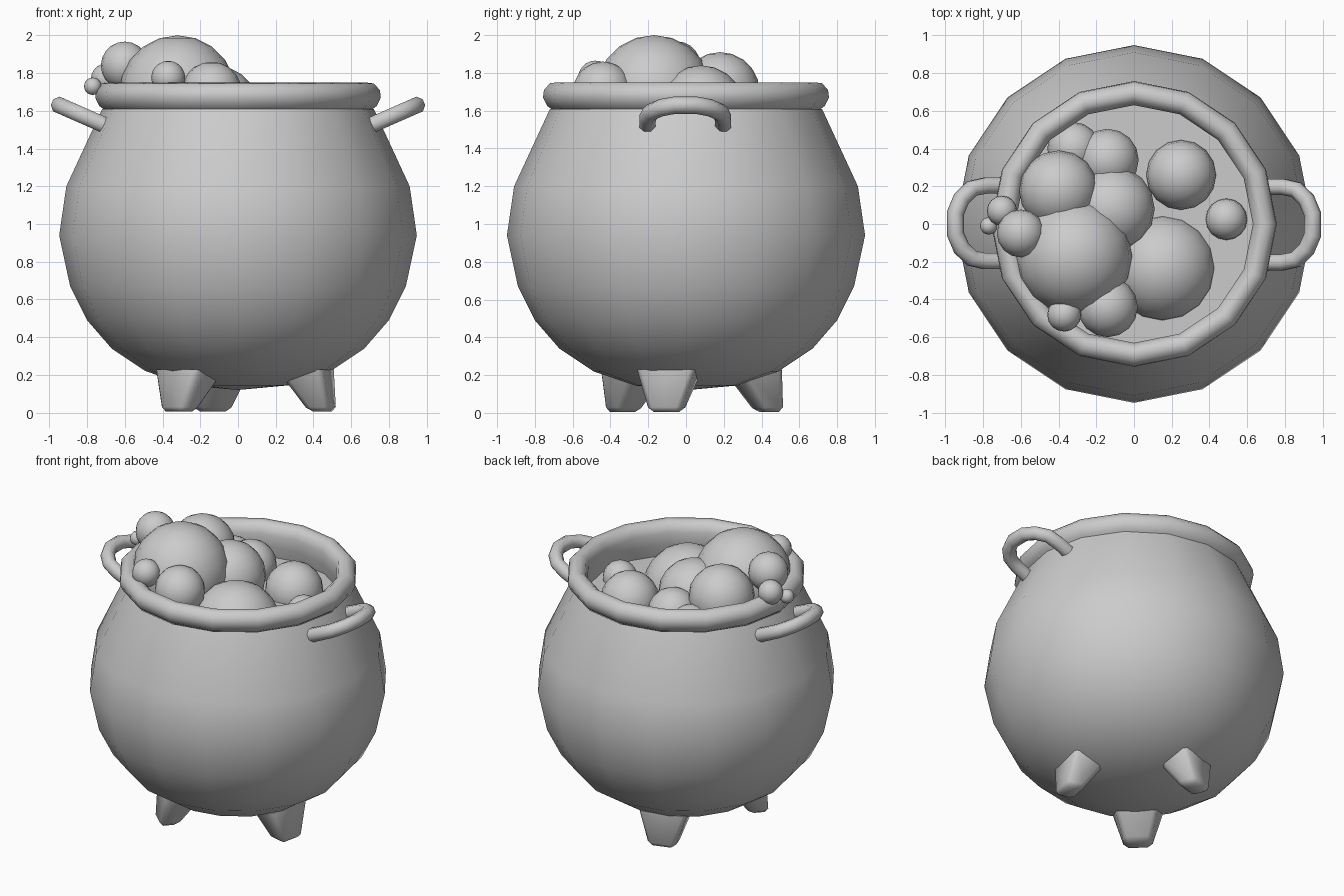
import bpy, bmesh, math
from mathutils import Vector, Matrix

if "Cube" in bpy.data.objects:
    bpy.data.objects.remove(bpy.data.objects["Cube"])

grey = bpy.data.materials.new("cast_grey")
grey.diffuse_color = (0.6, 0.6, 0.6, 1)
grey.use_nodes = True
grey.node_tree.nodes["Principled BSDF"].inputs["Base Color"].default_value = grey.diffuse_color


def finish(name, bm, angle=60):
    """Turn a bmesh into a smooth-shaded, single-material object."""
    bmesh.ops.recalc_face_normals(bm, faces=bm.faces)
    me = bpy.data.meshes.new(name)
    bm.to_mesh(me)
    bm.free()
    me.materials.append(grey)
    ob = bpy.data.objects.new(name, me)
    bpy.context.collection.objects.link(ob)
    bpy.ops.object.select_all(action='DESELECT')
    ob.select_set(True)
    bpy.context.view_layer.objects.active = ob
    bpy.ops.object.shade_smooth_by_angle(angle=math.radians(angle))
    return ob


def lathe(name, profile, sides=16, angle=60):
    """Spin a list of (radius, height) points around z."""
    bm = bmesh.new()
    rings = []
    for r, z in profile:
        if r == 0:
            rings.append([bm.verts.new((0, 0, z))] * sides)
        else:
            rings.append([bm.verts.new((r * math.cos(2 * math.pi * i / sides),
                                        r * math.sin(2 * math.pi * i / sides), z))
                          for i in range(sides)])
    for a, b in zip(rings, rings[1:]):
        for i in range(sides):
            j = (i + 1) % sides
            quad = list(dict.fromkeys((a[i], a[j], b[j], b[i])))
            bm.faces.new(quad)
    return finish(name, bm, angle)


def tube(name, path, radius, sides=8):
    """Sweep a round section along a path, with capped ends."""
    bm = bmesh.new()
    pts = [Vector(p) for p in path]
    up = Vector((-0.4, 0, 0.917))   # normal of the plane the path lies in
    rings = []
    for i, p in enumerate(pts):
        t = (pts[min(i + 1, len(pts) - 1)] - pts[max(i - 1, 0)]).normalized()
        side = t.cross(up).normalized()
        nrm = side.cross(t)
        rings.append([bm.verts.new(p + radius * (side * math.cos(a) + nrm * math.sin(a)))
                      for a in (2 * math.pi * (k + 0.5) / sides for k in range(sides))])
    for a, b in zip(rings, rings[1:]):
        for k in range(sides):
            j = (k + 1) % sides
            bm.faces.new((a[k], a[j], b[j], b[k]))
    bm.faces.new(rings[0])
    bm.faces.new(rings[-1])
    return finish(name, bm)


# Round pot body
lathe("pot_body", [(0, .12), (.27, .145), (.49, .22), (.67, .34), (.80, .49),
                   (.89, .67), (.948, .94), (.91, 1.2), (.72, 1.61)])

# Rolled rim, running down the inside wall to the liquid
lathe("pot_rim", [(.70, 1.60), (.735, 1.625), (.757, 1.67), (.752, 1.71), (.72, 1.745),
                  (.68, 1.75), (.645, 1.725), (.63, 1.68), (.63, 1.60), (.66, 1.48)])

# Liquid surface
lathe("liquid", [(0, 1.52), (.648, 1.52)])

# Looped handles on both sides
half = [(.70, .20), (.79, .20), (.86, .185), (.915, .13), (.947, .055)]
loop = half + [(x, -y) for x, y in reversed(half)]
handle_path = [(x, y - .003, 1.525 + .44 * (x - .71)) for x, y in loop]
tube("right_handle", handle_path, .046)
left = tube("left_handle", handle_path, .046)
left.data.transform(Matrix.Rotation(math.pi, 4, 'Z'))

# Three tapered legs
for n, deg in enumerate((-13, 107, 227)):
    bm = bmesh.new()
    top = [(.24, -.15, .23), (.49, -.16, .23), (.49, .16, .23), (.24, .15, .23)]
    low = [(.40, -.085, 0.005), (.52, -.085, 0.005), (.52, .085, 0.005), (.40, .085, 0.005)]
    t = [bm.verts.new(p) for p in top]
    b = [bm.verts.new(p) for p in low]
    bm.faces.new(t)
    bm.faces.new(b)
    for i in range(4):
        j = (i + 1) % 4
        bm.faces.new((t[i], t[j], b[j], b[i]))
    edges = [e for e in bm.edges if min(v.co.z for v in e.verts) < .1]
    bmesh.ops.bevel(bm, geom=edges, offset=.025, segments=1, affect='EDGES')
    bm.transform(Matrix.Rotation(math.radians(deg), 4, 'Z'))
    finish("leg_%d" % (n + 1), bm, 50)

# Foam bubbles: x, y, z, radius
bubbles = [
    (-.32, -.17, 1.69, .31), (-.60, -.05, 1.84, .127), (-.70, .07, 1.77, .08),
    (-.77, -.01, 1.73, .046), (-.40, .18, 1.70, .21), (-.12, .08, 1.61, .23),
    (.15, -.235, 1.46, .285), (.25, .26, 1.54, .185), (.49, .025, 1.54, .11),
    (-.14, .34, 1.58, .165), (-.32, .40, 1.56, .14), (-.14, -.44, 1.70, .16),
    (-.37, -.48, 1.775, .09),
]
for n, (x, y, z, r) in enumerate(bubbles):
    bm = bmesh.new()
    bmesh.ops.create_uvsphere(bm, u_segments=16, v_segments=10, radius=r,
                              matrix=Matrix.Translation((x, y, z)))
    finish("bubble_%d" % (n + 1), bm)
